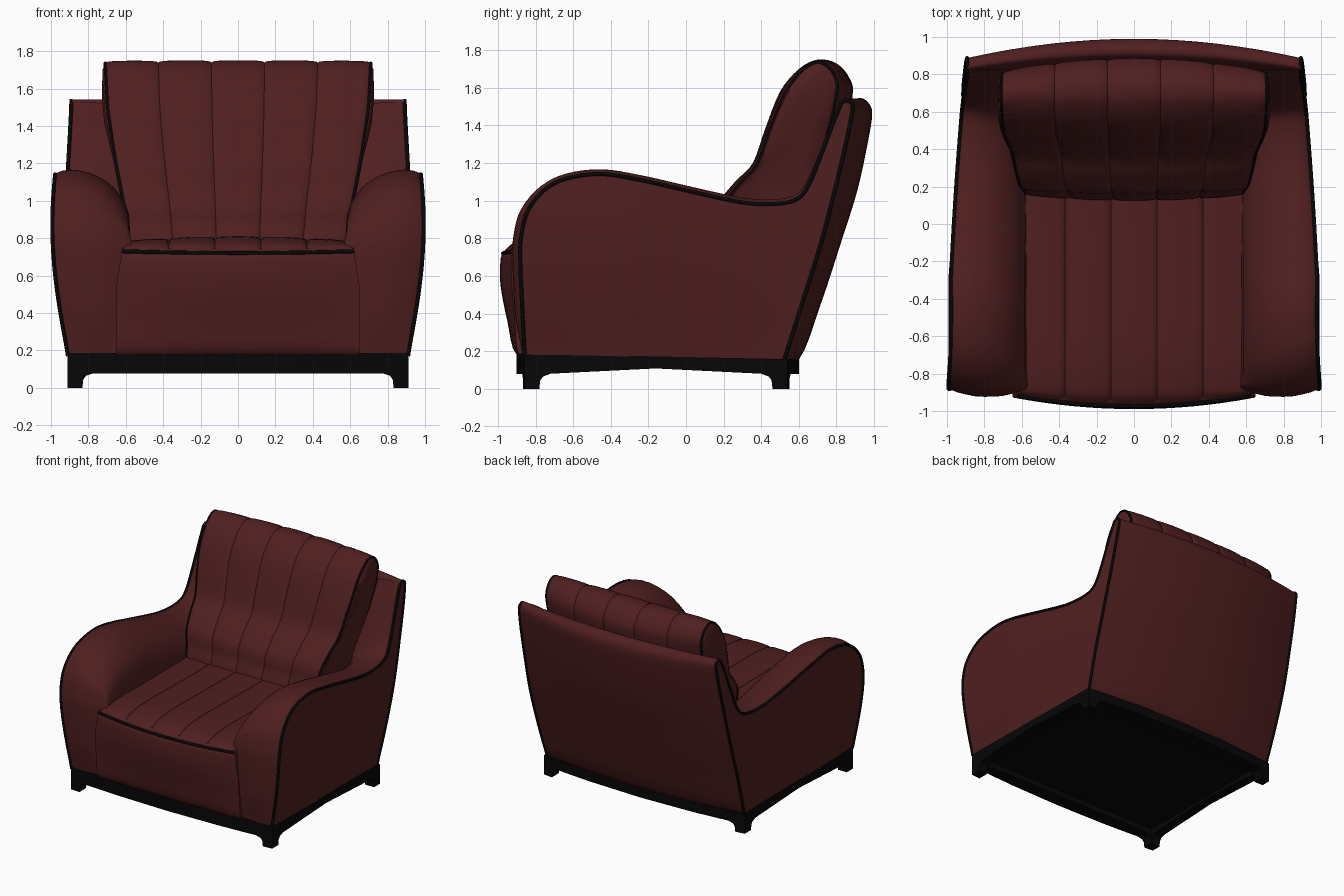
import bpy, bmesh, math
from mathutils import Vector

if "Cube" in bpy.data.objects:
    bpy.data.objects.remove(bpy.data.objects["Cube"])


def material(name, rgb):
    m = bpy.data.materials.new(name)
    m.diffuse_color = (*rgb, 1)
    m.use_nodes = True
    m.node_tree.nodes["Principled BSDF"].inputs["Base Color"].default_value = m.diffuse_color
    return m


LEATHER = material("dark red leather", (0.080, 0.0135, 0.0142))
BLACK = material("black trim", (0.002, 0.002, 0.002))


def clamp(v):
    return max(0.0, min(1.0, v))


def table(points, v):
    """Piecewise linear lookup."""
    for (a, fa), (b, fb) in zip(points, points[1:]):
        if v <= b:
            return fa + (fb - fa) * clamp((v - a) / (b - a))
    return points[-1][1]


def smooth(points, closed=False, k=4):
    """Catmull-Rom curve through control points."""
    p = [Vector(q) for q in points]
    n, out = len(p), []
    at = (lambda i: p[i % n]) if closed else (lambda i: p[max(0, min(n - 1, i))])
    for i in range(n if closed else n - 1):
        a, b, c, d = at(i - 1), at(i), at(i + 1), at(i + 2)
        for j in range(k):
            t = j / k
            out.append(0.5 * (2 * b + (c - a) * t + (2 * a - 5 * b + 4 * c - d) * t * t
                              + (3 * b - a - 3 * c + d) * t ** 3))
    return out if closed else out + [p[-1]]


def finish(name, bm, mat, mirror=False, angle=40):
    me = bpy.data.meshes.new(name)
    bm.to_mesh(me)
    bm.free()
    ob = bpy.data.objects.new(name, me)
    bpy.context.collection.objects.link(ob)
    me.materials.append(mat)
    activate(ob)
    bpy.ops.object.shade_smooth_by_angle(angle=math.radians(angle))
    if mirror:
        ob.modifiers.new("mirror", "MIRROR")


def activate(ob):
    bpy.ops.object.select_all(action='DESELECT')
    ob.select_set(True)
    bpy.context.view_layer.objects.active = ob


def grid(bm, rows, flip=False, close=False):
    vs = [[bm.verts.new(p) for p in r] for r in rows]
    n = len(rows[0])
    for a, b in zip(vs, vs[1:]):
        for j in range(n if close else n - 1):
            k = (j + 1) % n
            f = [a[j], a[k], b[k], b[j]]
            bm.faces.new(f[::-1] if flip else f)
    return vs


def piping(name, points, radius=0.011, closed=False, mirror=True):
    cu = bpy.data.curves.new(name, 'CURVE')
    cu.dimensions = '3D'
    cu.bevel_depth, cu.bevel_resolution = radius, 2
    sp = cu.splines.new('POLY')
    sp.points.add(len(points) - 1)
    for q, p in zip(sp.points, points):
        q.co = (*p, 1)
    sp.use_cyclic_u = closed
    cu.materials.append(BLACK)
    ob = bpy.data.objects.new(name, cu)
    bpy.context.collection.objects.link(ob)
    activate(ob)
    bpy.ops.object.convert(target='MESH')
    if mirror:
        bpy.context.object.modifiers.new("mirror", "MIRROR")


def loft(name, center, side, width, stations, groove=0.0, bulge=None):
    """Closed y-z profile carried across x, blending from centre to side shape."""
    C, S = smooth(center, True), smooth(side, True)
    n, rows = len(C), []
    for s, dip in stations:
        ring = [c.lerp(e, s * s) for c, e in zip(C, S)]
        row = []
        for i, p in enumerate(ring):
            t = (ring[(i + 1) % n] - ring[i - 1]).normalized()
            q = p + Vector((t.y, -t.x)) * groove * dip
            row.append(Vector((s * width(p.x, p.y), q.x, q.y)))
        rows.append(row)
    bm = bmesh.new()
    vs = grid(bm, rows, close=True)
    for ring, sign in ((vs[0], -1), (vs[-1], 1)):
        if bulge:
            mid = sum((v.co for v in ring), Vector()) / n
            for scale, out in ((0.92, 0.8), (0.6, 1.0)):
                new = [bm.verts.new((v.co.x + sign * bulge * out, *(mid + (v.co - mid) * scale).yz))
                       for v in vs[0 if sign < 0 else -1]]
                for j in range(n):
                    k = (j + 1) % n
                    bm.faces.new((ring[j], ring[k], new[k], new[j]))
                ring = new
        bm.faces.new(ring)
    bmesh.ops.recalc_face_normals(bm, faces=bm.faces)
    finish(name, bm, LEATHER)
    return rows


def outer_x(y, z):
    """Half width of the chair's outer skin."""
    t = clamp((y + 0.3) / 1.1)
    return 0.91 + 0.083 * math.sin(math.pi * clamp((z - 0.18) / 1.38)) * (1 - 0.8 * t) - 0.02 * t


plain = [(i / 8 - 1, 0) for i in range(17)]
channels = [(-1 + 0.4 * (c + f), d) for c in range(5) for f, d in
            ((0, 1), (.03, .5), (.15, .15), (.5, 0), (.85, .15), (.97, .5))] + [(1, 1)]

# Base frame with four corner feet and arched rails
FOOT = [(0, 0), (.08, 0), (.085, .045), (.1, .065), (.14, .078)]
D = [0, .08, .085, .1, .14, .25, .45]
rings = [[], [], [], []]
for side in range(4):
    L, rise = ((1.824, 0), (1.4, .03))[side % 2]
    for d in D + [L / 2] + [L - v for v in D[:0:-1]]:
        q = (2 * d / L - 1) ** 2
        x, y = ((-.912 + d, -.9 + .04 * q), (.912, -.86 + d),
                (.912 - d, .6 - .06 * q), (-.912, .54 - d))[side]
        m = min(d, L - d)
        bot = table(FOOT, m) + rise * clamp((m - .1) / (L / 2 - .1))
        top = .187 - .03 * clamp((y + .86) / 1.4)
        ix, iy = max(-.832, min(.832, x)), max(-.78, min(.46, y))
        for ring, p in zip(rings, ((x, y, top), (x, y, bot), (ix, iy, bot), (ix, iy, .125))):
            ring.append(p)
bm = bmesh.new()
vs = grid(bm, rings, close=True)
bm.faces.new(vs[3])
bm.faces.new(vs[0])
bmesh.ops.remove_doubles(bm, verts=bm.verts, dist=1e-4)
bmesh.ops.recalc_face_normals(bm, faces=bm.faces)
finish("base_frame", bm, BLACK, angle=30)

# Arms: outer side panel plus padded roll over the arm outline
top = [(-.882, .7), (-.875, .82), (-.84, .95), (-.75, 1.06), (-.63, 1.12), (-.45, 1.142), (-.25, 1.112),
       (0, 1.055), (.2, 1.01), (.35, .985), (.5, .985), (.6, 1.015), (.66, 1.1), (.72, 1.25), (.78, 1.41), (.825, 1.52)]
low = [(-.86, .17), (-.8, .168), (-.72, .168), (-.6, .166), (-.5, .164), (-.36, .16), (-.2, .157),
       (0, .153), (.2, .15), (.35, .147), (.52, .145), (.62, .46), (.72, .78), (.79, 1.05), (.85, 1.3), (.885, 1.48)]
skin = lambda p: Vector((outer_x(p.x, p.y), p.x, p.y))
bm = bmesh.new()
grid(bm, [[skin(a.lerp(b, j / 8)) for j in range(9)] for a, b in zip(smooth(top), smooth(low))])
edge = smooth([(-.857, .17), (-.872, .45)] + top)
FRONT = [(0, 0), (.1, .017), (.3, .038), (.5, .043), (.7, .037), (.85, .02), (1, 0)]
DROP = [(0, 0), (.05, .012), (.1, .019), (.2, .025), (.32, .02), (.45, .008), (.57, -.013), (.68, -.04), (.78, -.075),
        (.87, -.12), (.93, -.165), (.97, -.22), (1, -.42)]
rows = []
for i, p in enumerate(edge):
    t = (edge[min(i + 1, len(edge) - 1)] - edge[max(i - 1, 0)]).normalized()
    fade = clamp((p.y - .1) / .3) * clamp((.8 - p.x) / .3)
    x0 = outer_x(p.x, p.y)
    rows.append([Vector((x0 + (.57 - x0) * s, p.x - t.y * table(FRONT, s) * fade, p.y + t.x * dz))
                 for s, dz in DROP])
grid(bm, rows, flip=True)
finish("arm", bm, LEATHER, mirror=True)
piping("arm_piping", [skin(p) for p in edge + smooth([(.85, 1.535), (.88, 1.52)] + low[:9:-1])])

# Curved back shell
loft("back_shell",
     [(.6, .155), (.72, .46), (.825, .78), (.91, 1.05), (.965, 1.3), (.99, 1.46), (.97, 1.52),
      (.93, 1.545), (.89, 1.52), (.83, 1.38), (.77, 1.25), (.7, 1.1), (.6, .9), (.46, .155)],
     [(.52, .155), (.62, .46), (.72, .78), (.79, 1.05), (.85, 1.3), (.885, 1.47), (.88, 1.52),
      (.85, 1.54), (.82, 1.52), (.775, 1.38), (.72, 1.25), (.66, 1.1), (.58, .9), (.42, .155)],
     outer_x, plain)

# Front panel under the seat
loft("seat_front",
     [(-.9, .18), (-.95, .36), (-.985, .54), (-.988, .66), (-.972, .72), (-.9, .73), (-.7, .5), (-.75, .18)],
     [(-.885, .18), (-.91, .36), (-.925, .54), (-.93, .66), (-.92, .725), (-.87, .73), (-.7, .5), (-.75, .18)],
     lambda y, z: table([(.18, .65), (.55, .65), (.73, .62)], z), plain)

# Channelled seat cushion with front piping
loft("seat_cushion",
     [(-.95, .70), (-.968, .72), (-.955, .745), (-.89, .785), (-.7, .81), (-.35, .808), (0, .8), (.35, .79),
      (.4, .7), (-.2, .68), (-.88, .69)],
     [(-.90, .70), (-.918, .725), (-.91, .745), (-.87, .768), (-.7, .785), (-.35, .78), (0, .78), (.35, .77),
      (.4, .7), (-.2, .68), (-.85, .69)],
     lambda y, z: .617, channels, groove=.016)
piping("seat_piping", [(s * .62, -.973 + .052 * s * s, .72 + .01 * s * s) for s, d in plain], mirror=False)

# Channelled back cushion with side piping
rows = loft("back_cushion",
            [(.155, .76), (.155, .88), (.175, .99), (.26, 1.1), (.355, 1.2), (.42, 1.38), (.5, 1.58), (.6, 1.7),
             (.7, 1.75), (.8, 1.73), (.87, 1.65), (.885, 1.55), (.82, 1.25), (.7, 1.0), (.6, .78)],
            [(.18, .76), (.18, .88), (.2, .99), (.28, 1.1), (.37, 1.2), (.435, 1.38), (.52, 1.58), (.61, 1.7),
             (.69, 1.748), (.76, 1.725), (.81, 1.65), (.81, 1.55), (.75, 1.3), (.65, 1.0), (.55, .78)],
            lambda y, z: table([(.76, .575), (1.0, .612), (1.25, .66), (1.5, .697), (1.75, .71)], z),
            channels, groove=.012, bulge=.018)
piping("back_cushion_piping", rows[-1], radius=.009, closed=True)
